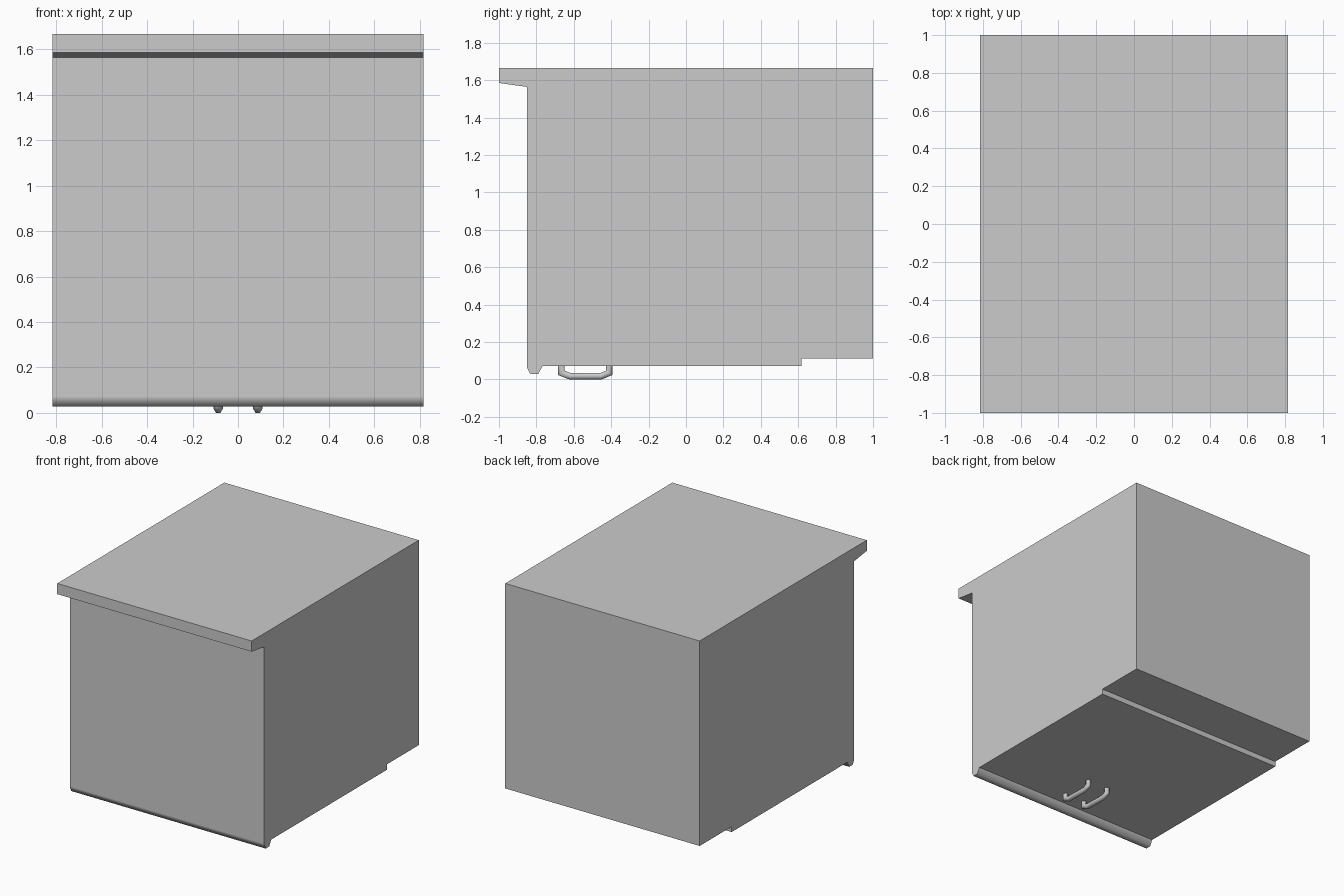
import bpy, bmesh, math
from mathutils import Vector

if "Cube" in bpy.data.objects:
    bpy.data.objects.remove(bpy.data.objects["Cube"])

HALF_W = 0.815


def finish(bm, name, smooth_deg=None):
    bmesh.ops.recalc_face_normals(bm, faces=bm.faces[:])
    me = bpy.data.meshes.new(name)
    bm.to_mesh(me)
    bm.free()
    ob = bpy.data.objects.new(name, me)
    bpy.context.collection.objects.link(ob)
    if smooth_deg:
        bpy.ops.object.select_all(action='DESELECT')
        ob.select_set(True)
        bpy.context.view_layer.objects.active = ob
        bpy.ops.object.shade_smooth_by_angle(angle=math.radians(smooth_deg))
    return ob


def extrude_profile(name, profile, smooth_deg=None):
    """Extrude a (y, z) outline across the full width."""
    bm = bmesh.new()
    face = bm.faces.new([bm.verts.new((-HALF_W, y, z)) for y, z in profile])
    ret = bmesh.ops.extrude_face_region(bm, geom=[face])
    verts = [v for v in ret['geom'] if isinstance(v, bmesh.types.BMVert)]
    bmesh.ops.translate(bm, vec=(2 * HALF_W, 0, 0), verts=verts)
    return finish(bm, name, smooth_deg)


def sweep(name, path, x, radius, sides=6):
    """Sweep a regular section along a (y, z) path with mitred corners."""
    pts = [Vector(p) for p in path]
    dirs = [(b - a).normalized() for a, b in zip(pts, pts[1:])]
    bm = bmesh.new()
    rings = []
    for i, p in enumerate(pts):
        d0, d1 = dirs[max(i - 1, 0)], dirs[min(i, len(dirs) - 1)]
        t = (d0 + d1).normalized()
        n = Vector((-t.y, t.x)) / t.dot(d1)
        ring = []
        for k in range(sides):
            a = 2 * math.pi * k / sides
            q = p + n * radius * math.sin(a)
            ring.append(bm.verts.new((x + radius * math.cos(a), q.x, q.y)))
        rings.append(ring)
    for r0, r1 in zip(rings, rings[1:]):
        for k in range(sides):
            j = (k + 1) % sides
            bm.faces.new((r0[k], r0[j], r1[j], r1[k]))
    bm.faces.new(rings[0])
    bm.faces.new(rings[-1])
    return finish(bm, name, 65)


# cabinet body with front lip at the top and raised step at the rear underside
extrude_profile("cabinet_body", [
    (-1, 1.666), (-1, 1.585), (-0.85, 1.564), (-0.85, 0.072),
    (0.617, 0.072), (0.617, 0.113), (1, 0.113), (1, 1.666)])

# rounded rail along the front bottom edge
extrude_profile("bottom_rail", [
    (-0.85, 0.072), (-0.85, 0.064), (-0.832, 0.029),
    (-0.79, 0.029), (-0.767, 0.072)], 65)

# pair of bent handles on the underside
handle_path = [(-0.666, 0.078), (-0.666, 0.035), (-0.621, 0.0173),
               (-0.454, 0.0173), (-0.411, 0.035), (-0.411, 0.078)]
for side, x in (("left", -0.087), ("right", 0.087)):
    sweep("handle_" + side, handle_path, x, 0.02)
